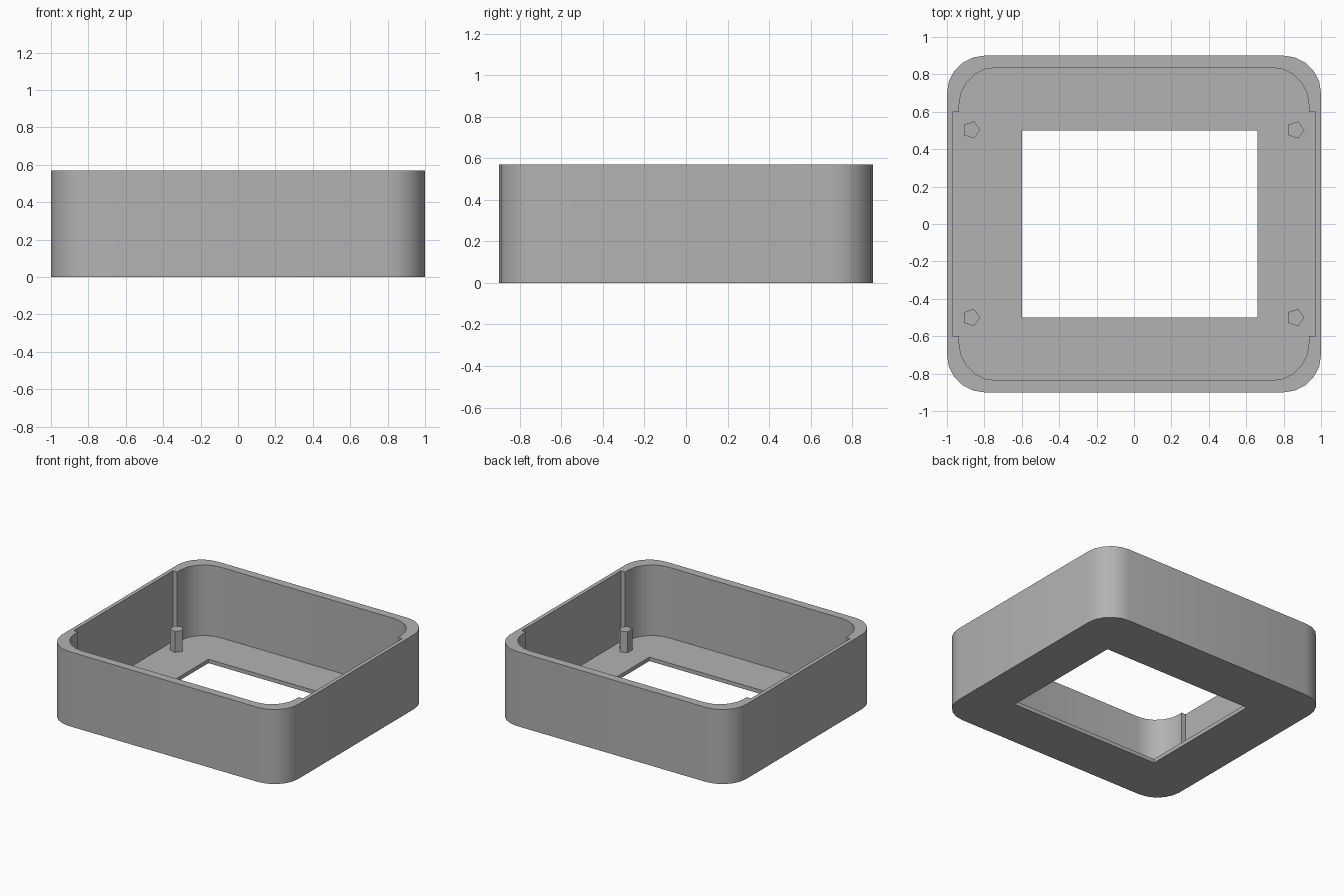
import bpy, bmesh
from math import radians, sin, cos, pi

if "Cube" in bpy.data.objects:
    bpy.data.objects.remove(bpy.data.objects["Cube"])

HEIGHT, FLOOR, PEG_TOP = 0.57, 0.03, 0.19

grey = bpy.data.materials.new("Plain grey")
grey.use_nodes = True
colour = (0.45, 0.45, 0.45, 1)
grey.diffuse_color = colour
grey.node_tree.nodes["Principled BSDF"].inputs["Base Color"].default_value = colour


def rectangle(x0, x1, y0, y1):
    return [(x0, y0), (x1, y0), (x1, y1), (x0, y1)]


def rounded_rectangle(hx, hy, radius, steps=5):
    points = []
    for quarter, (sx, sy) in enumerate([(1, 1), (-1, 1), (-1, -1), (1, -1)]):
        for i in range(steps + 1):
            a = (quarter + i / steps) * pi / 2
            points.append((sx * (hx - radius) + radius * cos(a),
                           sy * (hy - radius) + radius * sin(a)))
    return points


def prism(name, outline, z0, z1):
    bm = bmesh.new()
    base = bm.faces.new([bm.verts.new((x, y, z0)) for x, y in outline])
    top = bmesh.ops.extrude_face_region(bm, geom=[base])["geom"]
    bmesh.ops.translate(bm, vec=(0, 0, z1 - z0),
                        verts=[v for v in top if isinstance(v, bmesh.types.BMVert)])
    bmesh.ops.recalc_face_normals(bm, faces=bm.faces)
    mesh = bpy.data.meshes.new(name)
    bm.to_mesh(mesh)
    bm.free()
    mesh.materials.append(grey)
    obj = bpy.data.objects.new(name, mesh)
    bpy.context.collection.objects.link(obj)
    return obj


# Tray body, then its cavity, shallow side recesses and floor window
tray = prism("tray", rounded_rectangle(1, 0.9, 0.2), 0, HEIGHT)
cutters = [
    prism("cavity_cutter", rounded_rectangle(0.935, 0.837, 0.2), FLOOR, HEIGHT + 0.1),
    prism("recess_cutter", rectangle(-0.97, 0.97, -0.6, 0.6), FLOOR, HEIGHT + 0.1),
    prism("window_cutter", rectangle(-0.6, 0.66, -0.5, 0.5), -0.1, FLOOR + 0.1),
]
for cutter in cutters:
    cutter.hide_render = True
    cut = tray.modifiers.new(cutter.name, "BOOLEAN")
    cut.operation, cut.solver, cut.object = "DIFFERENCE", "EXACT", cutter

# Bake the cuts and drop the cutters
baked = bpy.data.meshes.new_from_object(
    tray.evaluated_get(bpy.context.evaluated_depsgraph_get()))
tray.modifiers.clear()
tray.data = baked
for cutter in cutters:
    bpy.data.objects.remove(cutter)

# Smooth the rounded corners, keeping the rims sharp
bpy.ops.object.select_all(action="DESELECT")
tray.select_set(True)
bpy.context.view_layer.objects.active = tray
bpy.ops.object.shade_smooth_by_angle(angle=radians(30))

# Five-sided pegs standing on the floor
for side, px in (("right", -0.87), ("left", 0.863)):
    for end, py in (("front", -0.5), ("back", 0.503)):
        outline = [(px + 0.048 * cos(i * 2 * pi / 5), py + 0.048 * sin(i * 2 * pi / 5))
                   for i in range(5)]
        prism(f"{end}_{side}_peg", outline, FLOOR - 0.01, PEG_TOP)
